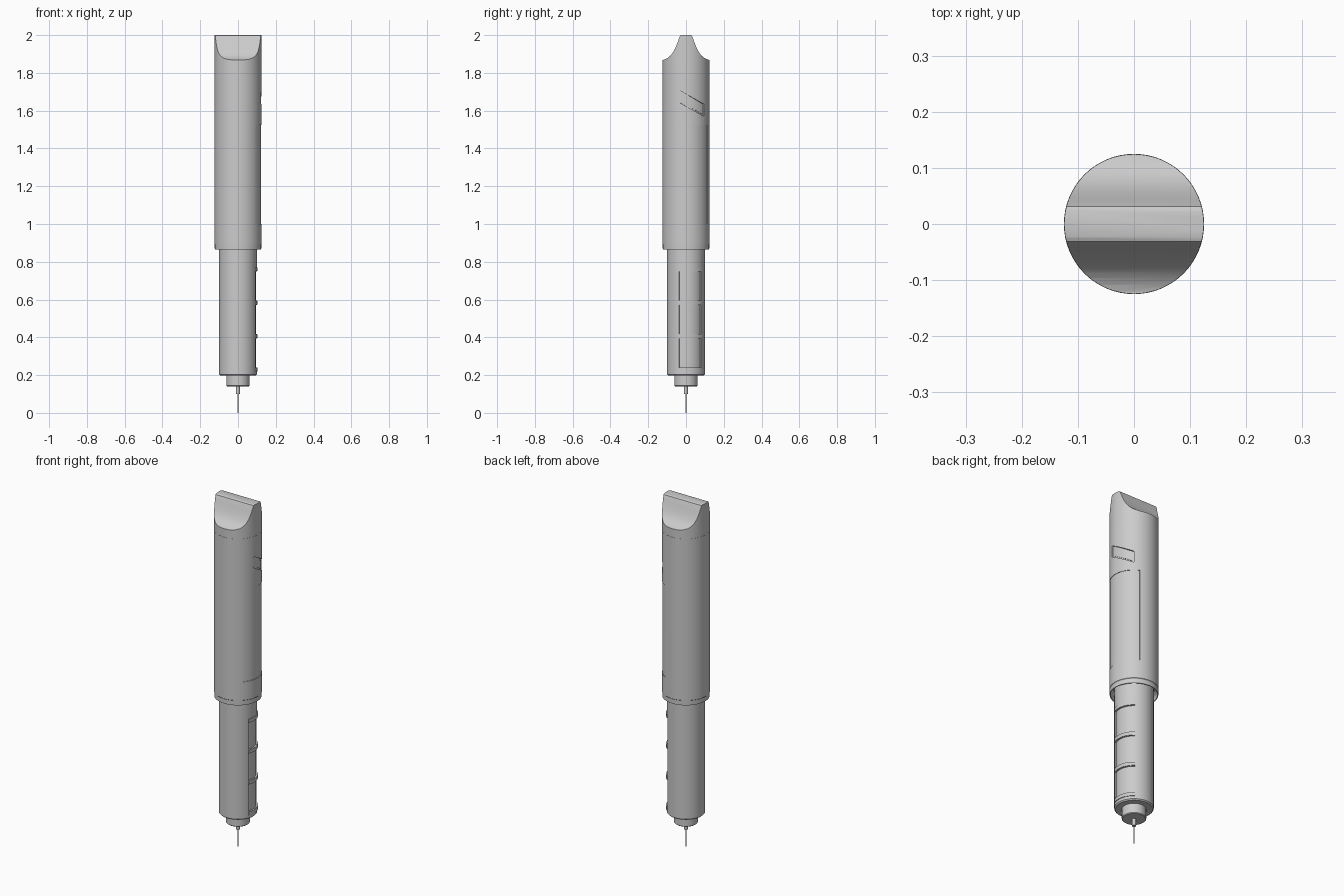
import bpy, bmesh, math

if "Cube" in bpy.data.objects:
    bpy.data.objects.remove(bpy.data.objects["Cube"])

SEG = 64


def make_object(name, bm):
    bmesh.ops.recalc_face_normals(bm, faces=bm.faces)
    me = bpy.data.meshes.new(name)
    bm.to_mesh(me)
    bm.free()
    ob = bpy.data.objects.new(name, me)
    bpy.context.collection.objects.link(ob)
    return ob


def lathe(name, profile, seg=SEG):
    """Revolve (radius, z) points around z; ends on the axis are capped."""
    bm = bmesh.new()
    rings = []
    for r, z in profile:
        rings.append([bm.verts.new((r * math.cos(2 * math.pi * i / seg),
                                    r * math.sin(2 * math.pi * i / seg), z)) for i in range(seg)])
    for a, b in zip(rings, rings[1:]):
        for i in range(seg):
            j = (i + 1) % seg
            bm.faces.new((a[i], a[j], b[j], b[i]))
    bm.faces.new(rings[0])
    bm.faces.new(rings[-1])
    return make_object(name, bm)


def curved_block(name, radius, left, right, r_in, r_out, n=14):
    """Block wrapped on the +x side; left/right are (y, z_low, z_high)."""
    bm = bmesh.new()
    a0, a1 = math.asin(left[0] / radius), math.asin(right[0] / radius)
    cols = []
    for i in range(n + 1):
        t = i / n
        a = a0 + (a1 - a0) * t
        y = radius * math.sin(a)
        f = (y - left[0]) / (right[0] - left[0])
        lo = left[1] + (right[1] - left[1]) * f
        hi = left[2] + (right[2] - left[2]) * f
        cols.append([bm.verts.new((r * math.cos(a), r * math.sin(a), z))
                     for r, z in ((r_in, lo), (r_out, lo), (r_out, hi), (r_in, hi))])
    for p, q in zip(cols, cols[1:]):
        for k in range(4):
            m = (k + 1) % 4
            bm.faces.new((p[k], q[k], q[m], p[m]))
    bm.faces.new(cols[0])
    bm.faces.new(cols[-1])
    return make_object(name, bm)


def boolean(target, tool, op):
    mod = target.modifiers.new("cut", 'BOOLEAN')
    mod.operation, mod.object, mod.solver = op, tool, 'EXACT'
    bpy.context.view_layer.objects.active = target
    bpy.ops.object.modifier_apply(modifier=mod.name)
    bpy.data.objects.remove(tool, do_unlink=True)


# needle, needle hub and tip
parts = [
    lathe("needle", [(0.003, 0), (0.003, 0.12)], 12),
    lathe("needle_hub", [(0.010, 0.10), (0.010, 0.15)], 16),
    lathe("tip_collar", [(0.058, 0.14), (0.062, 0.144), (0.062, 0.21)]),
]

# lower barrel with three recessed windows
barrel = lathe("lower_barrel", [(0.094, 0.197), (0.1, 0.203), (0.1, 0.95)])
for i, z in enumerate((0.24, 0.417, 0.594)):
    boolean(barrel, curved_block("window_cutter", 0.1, (-0.038, z, z + 0.155),
                                 (0.08, z, z + 0.155), 0.094, 0.12), 'DIFFERENCE')
parts.append(barrel)

# raised ribs between the windows
for i, z in enumerate((0.229, 0.406, 0.583, 0.760)):
    parts.append(curved_block(f"window_rib_{i + 1}", 0.1, (-0.038, z - 0.010, z + 0.010),
                              (0.08, z - 0.010, z + 0.010), 0.092, 0.1035))

# upper body sleeve, open at its lower end
body = lathe("upper_body", [(0.102, 0.90), (0.116, 0.885), (0.119, 0.866), (0.123, 0.866),
                            (0.1235, 0.893), (0.125, 0.895), (0.125, 1.82)])
# label recess and slanted button recess
boolean(body, curved_block("label_cutter", 0.125, (-0.083, 1.0, 1.525), (0.112, 1.0, 1.525),
                           0.122, 0.15, 20), 'DIFFERENCE')
boolean(body, curved_block("button_cutter", 0.125, (-0.03, 1.64, 1.705), (0.095, 1.57, 1.635),
                           0.117, 0.15), 'DIFFERENCE')
parts.append(body)

# slanted button sitting in its recess
parts.append(curved_block("slanted_button", 0.125, (-0.023, 1.644, 1.693), (0.088, 1.582, 1.631),
                          0.112, 0.120))

# cap: cylinder intersected with a profile scooped on front and back
cap = lathe("end_cap", [(0.1245, 1.82), (0.1245, 2.05)])
half = [(0.14, 1.80), (0.14, 1.868), (0.120, 1.869), (0.108, 1.873), (0.096, 1.880), (0.084, 1.890),
        (0.073, 1.903), (0.063, 1.919), (0.054, 1.938), (0.046, 1.958), (0.039, 1.978), (0.031, 1.997),
        (0.024, 2.0)]
outline = half + [(-y, z) for y, z in reversed(half)]
bm = bmesh.new()
face = bm.faces.new([bm.verts.new((-0.2, y, z)) for y, z in outline])
ext = bmesh.ops.extrude_face_region(bm, geom=[face])
bmesh.ops.translate(bm, vec=(0.4, 0, 0),
                    verts=[v for v in ext["geom"] if isinstance(v, bmesh.types.BMVert)])
boolean(cap, make_object("scoop_profile", bm), 'INTERSECT')
parts.append(cap)

# smooth shading with sharp edges
bpy.ops.object.select_all(action='DESELECT')
for ob in parts:
    ob.select_set(True)
bpy.context.view_layer.objects.active = body
bpy.ops.object.shade_smooth_by_angle(angle=math.radians(30))
